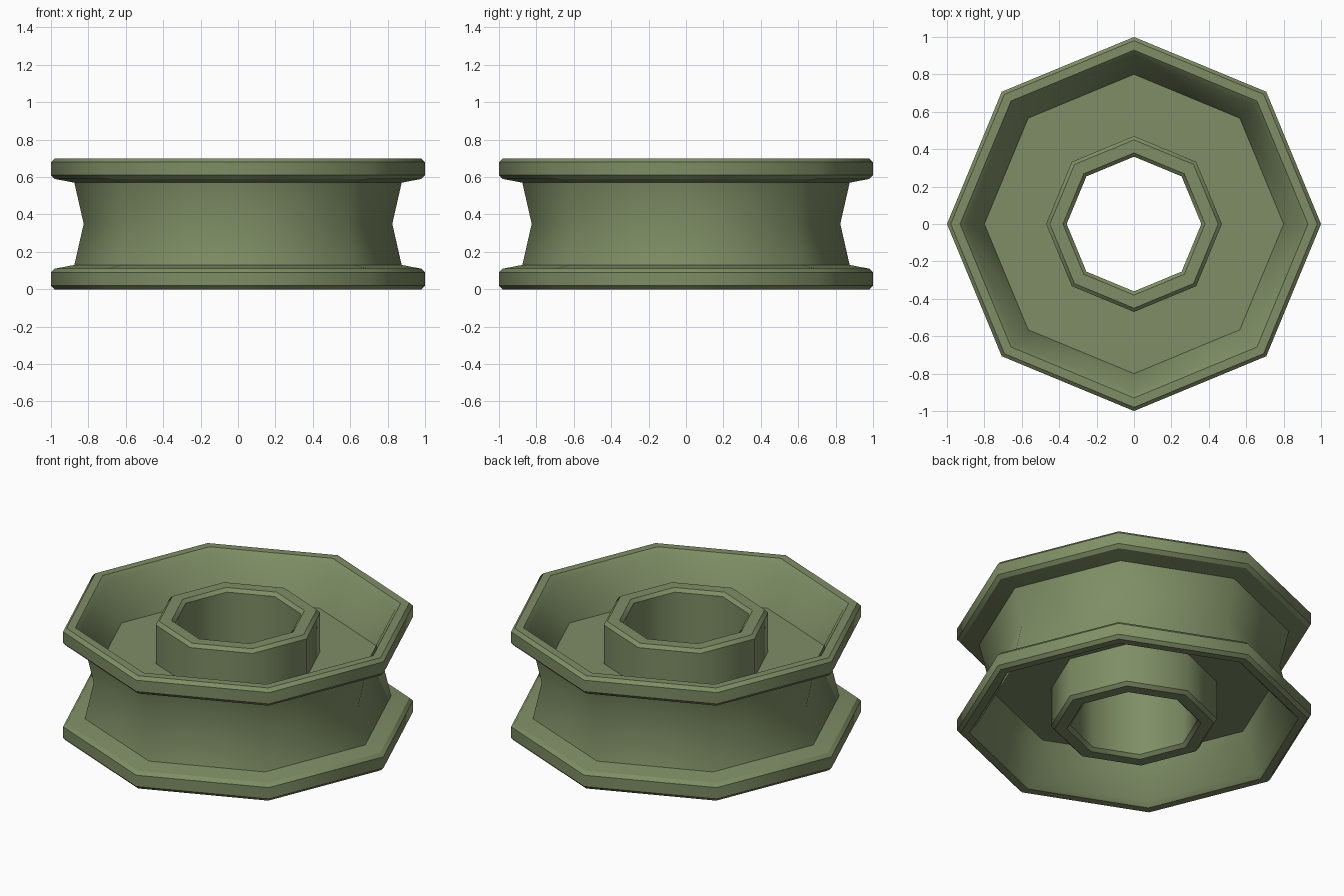
import bpy, bmesh, math

if "Cube" in bpy.data.objects:
    bpy.data.objects.remove(bpy.data.objects["Cube"])

SIDES = 8
MID = 0.35  # height of the mirror plane

# Upper half of the closed cross-section (radius, height), outside to inside
upper = [
    (0.875, 0.57),                                          # groove edge
    (0.98, 0.59), (1.00, 0.61), (1.00, 0.68), (0.98, 0.70), # flange lip
    (0.93, 0.70), (0.90, 0.67), (0.80, 0.44),               # inner wall to web
    (0.47, 0.44), (0.47, 0.68), (0.45, 0.70),               # hub outside
    (0.38, 0.70), (0.36, 0.68),                             # hub bore
]
lower = [(r, 2 * MID - z) for r, z in reversed(upper)]
profile = [(0.825, MID)] + upper + lower
SOFT = {(0.825, MID), (0.90, 0.67), (0.90, 2 * MID - 0.67)}  # rounded rings

# Turn the cross-section around the axle
bm = bmesh.new()
n = len(profile)
rings = []
for r, z in profile:
    rings.append([bm.verts.new((r * math.cos(math.tau * k / SIDES),
                                r * math.sin(math.tau * k / SIDES), z))
                  for k in range(SIDES)])
for i in range(n):
    a, b = rings[i], rings[(i + 1) % n]
    for k in range(SIDES):
        j = (k + 1) % SIDES
        bm.faces.new((a[k], a[j], b[j], b[k])).smooth = True

# Crisp rings, smooth around the axle
for point, ring in zip(profile, rings):
    if point not in SOFT:
        for k in range(SIDES):
            bm.edges.get((ring[k], ring[(k + 1) % SIDES])).smooth = False
bmesh.ops.recalc_face_normals(bm, faces=bm.faces)

mesh = bpy.data.meshes.new("road_wheel")
bm.to_mesh(mesh)
bm.free()

green = bpy.data.materials.new("olive green")
green.diffuse_color = (0.21, 0.27, 0.13, 1)
green.use_nodes = True
green.node_tree.nodes["Principled BSDF"].inputs["Base Color"].default_value = green.diffuse_color
mesh.materials.append(green)
bpy.context.collection.objects.link(bpy.data.objects.new("grooved_wheel", mesh))
